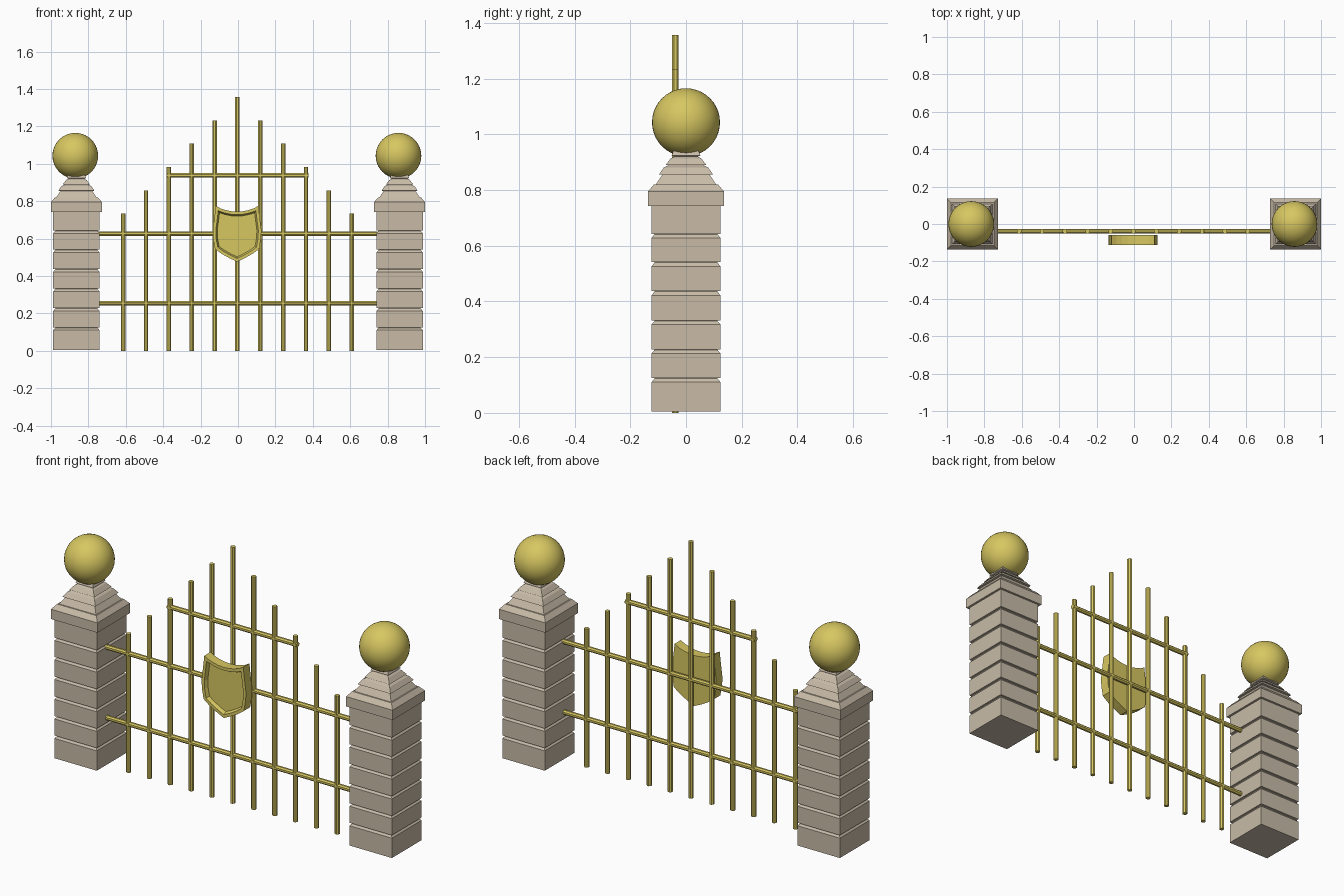
import bpy, bmesh, math
from mathutils import Matrix, Vector

if "Cube" in bpy.data.objects:
    bpy.data.objects.remove(bpy.data.objects["Cube"])


def material(name, color):
    m = bpy.data.materials.new(name)
    m.diffuse_color = color
    m.use_nodes = True
    m.node_tree.nodes["Principled BSDF"].inputs["Base Color"].default_value = m.diffuse_color
    return m


GOLD = material("gold_paint", (0.68, 0.57, 0.12, 1))
STONE = material("stone", (0.58, 0.50, 0.39, 1))


def finish(name, bm, mat):
    bmesh.ops.recalc_face_normals(bm, faces=bm.faces[:])
    me = bpy.data.meshes.new(name)
    bm.to_mesh(me)
    bm.free()
    me.materials.append(mat)
    ob = bpy.data.objects.new(name, me)
    bpy.context.collection.objects.link(ob)
    return ob


def square_stack(name, cx, profile):
    """Square tower swept through (half width, height) pairs."""
    bm = bmesh.new()
    rings = [[bm.verts.new((cx + sx * h, sy * h, z))
              for sx, sy in ((-1, -1), (1, -1), (1, 1), (-1, 1))] for h, z in profile]
    for a, b in zip(rings, rings[1:]):
        for i in range(4):
            j = (i + 1) % 4
            bm.faces.new((a[i], a[j], b[j], b[i]))
    bm.faces.new(rings[0][::-1])
    bm.faces.new(rings[-1])
    return finish(name, bm, STONE)


def rod(name, p, q, r=0.0128):
    """Octagonal rod between two points."""
    p, q = Vector(p), Vector(q)
    d = q - p
    mat = (Matrix.Translation((p + q) / 2) @ d.to_track_quat('Z', 'Y').to_matrix().to_4x4()
           @ Matrix.Rotation(math.pi / 8, 4, 'Z'))
    bm = bmesh.new()
    bmesh.ops.create_cone(bm, cap_ends=True, segments=8, radius1=r, radius2=r,
                          depth=d.length, matrix=mat)
    return finish(name, bm, GOLD)


# Pillar courses: full-width block, chamfered top, overhanging next block
levels = [0.005, 0.125, 0.228, 0.332, 0.437, 0.541, 0.643]
shaft = []
for z0, z1 in zip(levels, levels[1:]):
    shaft += [(0.124, z0), (0.124, z1 - 0.015), (0.113, z1 - 0.002), (0.113, z1)]
shaft += [(0.124, levels[-1]), (0.124, 0.745)]

# Stepped cap
cap = [(0.136, 0.743), (0.136, 0.795), (0.115, 0.82), (0.108, 0.82), (0.085, 0.855),
       (0.097, 0.856), (0.08, 0.88), (0.062, 0.889), (0.073, 0.890), (0.055, 0.913),
       (0.042, 0.920), (0.052, 0.924), (0.044, 0.942), (0.035, 0.96)]

for side, s in (("left", -1), ("right", 1)):
    square_stack(side + "_pillar", s * 0.864, shaft)
    square_stack(side + "_pillar_cap", s * 0.864, cap)
    # Ball finial
    bm = bmesh.new()
    bmesh.ops.create_uvsphere(bm, u_segments=40, v_segments=20, radius=0.122,
                              matrix=Matrix.Translation((s * 0.864 - 0.006, 0, 1.043)))
    for f in bm.faces:
        f.smooth = True
    finish(side + "_ball", bm, GOLD)

# Upright bars, stepping up to the middle
BAR_Y, MID = -0.038, -0.003
for i in range(-5, 6):
    x = MID + i * 0.1222
    rod("upright_bar", (x, BAR_Y, 0), (x, BAR_Y, 1.357 - abs(i) * 0.1248))

# Cross rails
for z, half in ((0.254, 0.75), (0.627, 0.75), (0.938, 0.38)):
    rod("cross_rail", (MID - half, BAR_Y, z), (MID + half, BAR_Y, z))

# Shield: half outline mirrored, extruded, with a recessed front panel
half = [(0.030, 0.746), (0.060, 0.752), (0.088, 0.761), (0.114, 0.775), (0.119, 0.730),
        (0.124, 0.690), (0.130, 0.645), (0.128, 0.600), (0.118, 0.545),
        (0.085, 0.520), (0.042, 0.496)]
outline = [(0, 0.744)] + half + [(0, 0.476)] + [(-x, z) for x, z in reversed(half)]
bm = bmesh.new()
back = bm.faces.new([bm.verts.new((x - 0.005, -0.060, z)) for x, z in outline])
ext = bmesh.ops.extrude_face_region(bm, geom=[back], use_keep_orig=True)
bmesh.ops.translate(bm, vec=(0, -0.052, 0),
                    verts=[g for g in ext["geom"] if isinstance(g, bmesh.types.BMVert)])
bmesh.ops.recalc_face_normals(bm, faces=bm.faces[:])
front = min(bm.faces, key=lambda f: f.calc_center_median().y)
bmesh.ops.inset_region(bm, faces=[front], thickness=0.016, use_even_offset=True)
bmesh.ops.inset_region(bm, faces=[front], thickness=0.008, use_even_offset=True)
for v in front.verts:
    v.co.y += 0.018
finish("shield", bm, GOLD)
